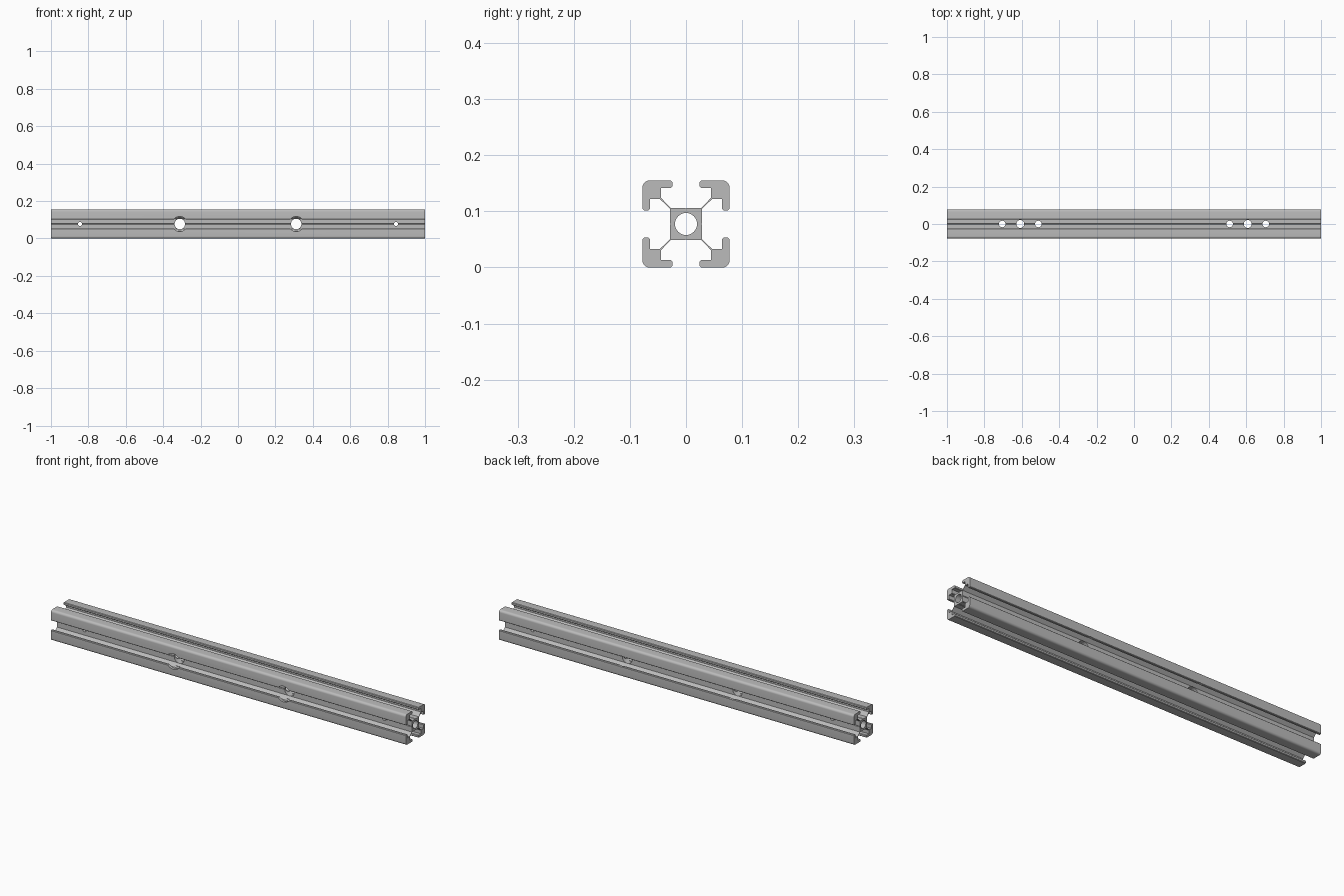
import bpy, bmesh, math
from mathutils import Matrix, Vector

if "Cube" in bpy.data.objects:
    bpy.data.objects.remove(bpy.data.objects["Cube"], do_unlink=True)

HALF = 0.0775      # half of the square section
FLOOR = 0.0287     # slot floor, measured from the axis
ROUND = 0.012      # outer corner radius

aluminium = bpy.data.materials.new("grey aluminium")
aluminium.use_nodes = True
colour = (0.5, 0.5, 0.5, 1)
aluminium.diffuse_color = colour
aluminium.node_tree.nodes["Principled BSDF"].inputs["Base Color"].default_value = colour


def section_points():
    """Slotted square section: one eighth, mirrored on the diagonal, turned four times."""
    # slot centre groove, floor, web, undercut and lip
    eighth = [(0, 0.0268), (0.002, FLOOR), (0.0275, FLOOR), (0.0445, 0.0465),
              (0.0445, 0.0645), (0.0265, 0.0645), (0.0245, 0.0665),
              (0.0245, 0.0750), (0.027, HALF)]
    # rounded outer corner
    c = HALF - ROUND
    corner = [(c + ROUND * math.sin(a), c + ROUND * math.cos(a))
              for a in (math.radians(d) for d in range(0, 91, 15))]
    quarter = eighth + corner + [(y, x) for x, y in reversed(eighth[1:])]
    points = []
    for turn in range(4):
        spin = Matrix.Rotation(-turn * math.pi / 2, 2)
        points += [spin @ Vector(p) for p in quarter]
    return points


def make_rail():
    bm = bmesh.new()
    outline = [bm.verts.new((-1, p.x, p.y + HALF)) for p in section_points()]
    end = bm.faces.new(outline)
    swept = bmesh.ops.extrude_face_region(bm, geom=[end])["geom"]
    bmesh.ops.translate(bm, vec=(2, 0, 0),
                        verts=[v for v in swept if isinstance(v, bmesh.types.BMVert)])
    bmesh.ops.recalc_face_normals(bm, faces=bm.faces)
    mesh = bpy.data.meshes.new("slotted_rail")
    bm.to_mesh(mesh)
    bm.free()
    mesh.materials.append(aluminium)
    rail = bpy.data.objects.new("slotted_rail", mesh)
    bpy.context.collection.objects.link(rail)
    return rail


def drill(rail, radius, start, finish):
    """Cut a round hole between two points."""
    a, b = Vector(start), Vector(finish)
    turn = (b - a).to_track_quat("Z", "Y").to_euler()
    bpy.ops.mesh.primitive_cylinder_add(vertices=32, radius=radius, depth=(b - a).length,
                                        location=(a + b) / 2, rotation=turn)
    cutter = bpy.context.object
    cutter.name = "drill_cutter"
    cutter.hide_render = True
    cutter.data.materials.append(aluminium)
    cut = rail.modifiers.new("hole", "BOOLEAN")
    cut.operation = "DIFFERENCE"
    cut.solver = "EXACT"
    cut.object = cutter
    bpy.context.view_layer.objects.active = rail
    bpy.ops.object.modifier_apply(modifier=cut.name)
    bpy.data.objects.remove(cutter, do_unlink=True)


rail = make_rail()

# Bore along the whole length
drill(rail, 0.0196, (-1.1, 0, HALF), (1.1, 0, HALF))

for side in (-1, 1):
    # Bolt hole front to back, with an access counterbore through the front lips
    x = side * 0.311
    drill(rail, 0.028, (x, -0.2, HALF), (x, 0.2, HALF))
    drill(rail, 0.040, (x, -0.2, HALF), (x, -0.04, HALF))
    # Small pin hole near each end
    x = side * 0.845
    drill(rail, 0.0105, (x, -0.2, HALF), (x, 0.2, HALF))
    # Row of three vertical holes
    for offset, radius in ((-0.097, 0.0175), (0, 0.021), (0.097, 0.0175)):
        x = side * 0.608 + offset
        drill(rail, radius, (x, 0, -0.1), (x, 0, 0.3))

bpy.ops.object.select_all(action="DESELECT")
rail.select_set(True)
bpy.context.view_layer.objects.active = rail
bpy.ops.object.shade_smooth_by_angle(angle=math.radians(30))
